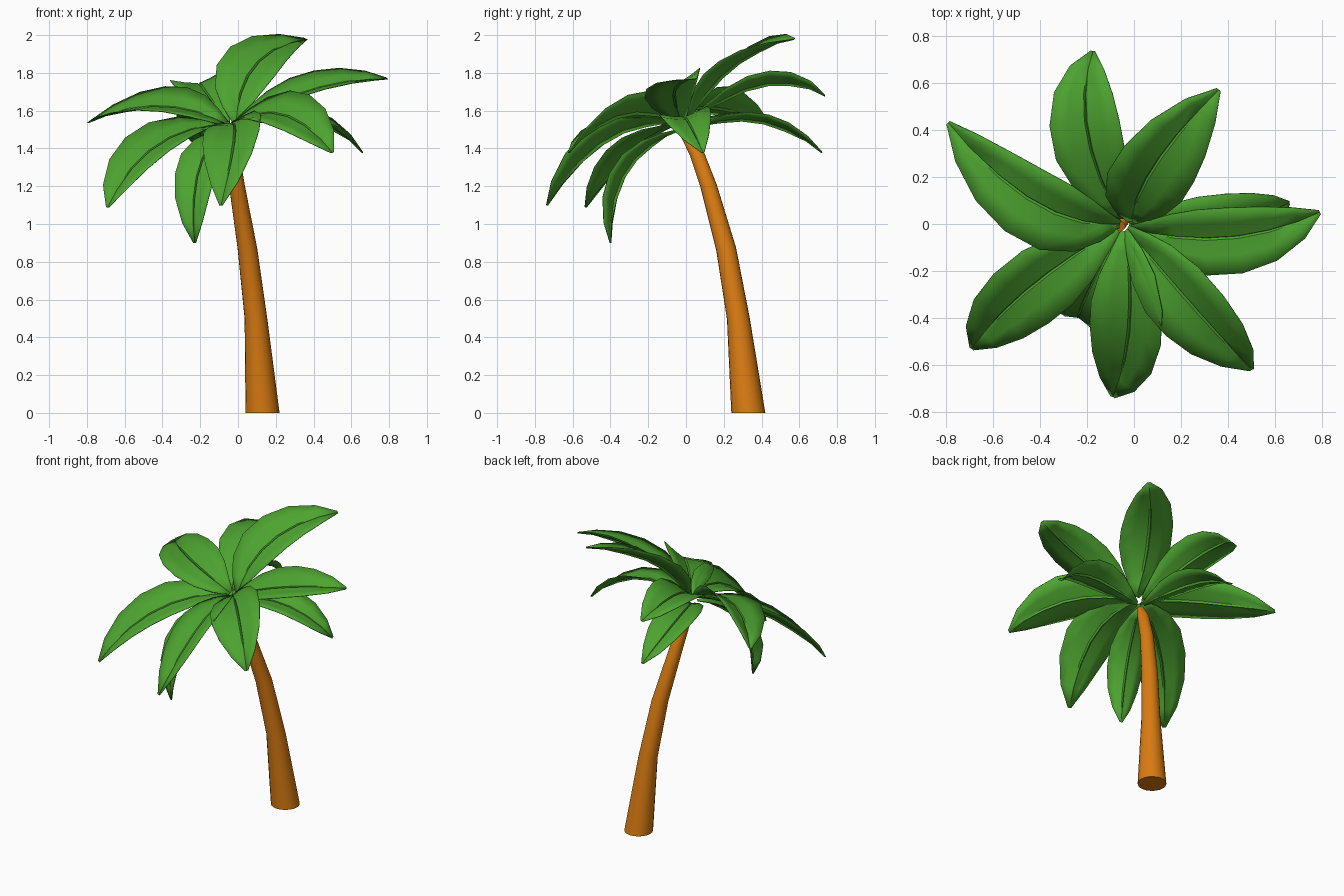
import bpy
import bmesh
import math
from mathutils import Vector, Quaternion

cube = bpy.data.objects.get("Cube")
if cube:
    bpy.data.objects.remove(cube, do_unlink=True)


def make_material(name, color):
    mat = bpy.data.materials.new(name)
    mat.use_nodes = True
    mat.diffuse_color = color
    bsdf = mat.node_tree.nodes["Principled BSDF"]
    bsdf.inputs["Base Color"].default_value = color
    bsdf.inputs["Roughness"].default_value = 0.8
    return mat


bark = make_material("orange bark", (0.70, 0.20, 0.006, 1))
green = make_material("leaf green", (0.075, 0.37, 0.03, 1))


def finish(name, bm, mat, angle):
    bmesh.ops.recalc_face_normals(bm, faces=bm.faces)
    mesh = bpy.data.meshes.new(name)
    bm.to_mesh(mesh)
    bm.free()
    mesh.materials.append(mat)
    obj = bpy.data.objects.new(name, mesh)
    bpy.context.collection.objects.link(obj)
    bpy.ops.object.select_all(action="DESELECT")
    obj.select_set(True)
    bpy.context.view_layer.objects.active = obj
    bpy.ops.object.shade_smooth_by_angle(angle=math.radians(angle))
    return obj


# Curved, tapering trunk: ring centre and radius
def build_trunk():
    rings = [(0.13, 0.33, 0, 0.09), (0.095, 0.277, 0.5, 0.06),
             (0.05, 0.212, 0.87, 0.052), (-0.005, 0.12, 1.2, 0.042),
             (-0.03, 0.055, 1.38, 0.036), (-0.06, -0.01, 1.48, 0.022)]
    sides = 20
    bm = bmesh.new()
    loops = []
    for i, (x, y, z, r) in enumerate(rings):
        lean = 0.5 * i / len(rings)
        loop = []
        for k in range(sides):
            a = math.tau * k / sides
            dy = r * math.sin(a)
            loop.append(bm.verts.new((x + r * math.cos(a), y + dy, z + dy * lean)))
        loops.append(loop)
    for low, high in zip(loops, loops[1:]):
        for k in range(sides):
            n = (k + 1) % sides
            bm.faces.new((low[k], low[n], high[n], high[k]))
    bm.faces.new(loops[0])
    bm.faces.new(loops[-1])
    finish("trunk", bm, bark, 50)


# Leaf blade outline: position along the midrib and relative half width
OUTLINE = [(0, 0.12), (0.1, 0.45), (0.22, 0.78), (0.38, 1), (0.55, 1),
           (0.72, 0.84), (0.88, 0.5), (1, 0.06)]


# Creased leaf along a curve through base, middle and tip; roll raises its left edge
def build_leaf(name, base, middle, tip, half_width, roll, fold=0.28):
    base, middle, tip = Vector(base), Vector(middle), Vector(tip)
    control = middle * 2 - (base + tip) / 2
    flat = tip - base
    flat.z = 0
    side_flat = Vector((0, 0, 1)).cross(flat).normalized()
    bm = bmesh.new()
    rows = []
    for t, w in OUTLINE:
        centre = base * (1 - t) ** 2 + control * 2 * t * (1 - t) + tip * t * t
        tangent = ((control - base) * (1 - t) + (tip - control) * t).normalized()
        side = (side_flat - tangent * side_flat.dot(tangent)).normalized()
        side = Quaternion(tangent, math.radians(roll)) @ side
        up = tangent.cross(side)
        w *= half_width
        groove = 0.012 if 0.15 < t < 0.8 else 0.002
        row = []
        for s in (-1, -0.5, -0.04, 0, 0.04, 0.5, 1):
            lift = fold * w * abs(s) ** 1.3 - (groove if s == 0 else 0)
            row.append(bm.verts.new(centre + side * w * s + up * lift))
        rows.append(row)
    for a, b in zip(rows, rows[1:]):
        for k in range(len(a) - 1):
            bm.faces.new((a[k], a[k + 1], b[k + 1], b[k]))
    leaf = finish(name, bm, green, 40)
    shell = leaf.modifiers.new("thickness", "SOLIDIFY")
    shell.thickness = 0.004


build_trunk()

# Crown of leaves: base, middle, tip, half width, roll
crown = {
    "front_leaf": ((-0.04, -0.03, 1.53), (-0.02, -0.42, 1.45), (-0.09, -0.735, 1.1), 0.16, 18),
    "front_left_leaf": ((-0.03, -0.02, 1.53), (0.24, -0.34, 1.58), (0.5, -0.62, 1.38), 0.165, 27),
    "left_leaf": ((-0.01, -0.02, 1.54), (0.4, -0.06, 1.715), (0.79, 0.05, 1.77), 0.15, 20),
    "lower_left_leaf": ((-0.02, 0.0, 1.5), (0.36, 0.0, 1.56), (0.66, 0.09, 1.38), 0.13, 10),
    "back_left_leaf": ((-0.01, 0.01, 1.54), (0.09, 0.25, 1.84), (0.36, 0.57, 1.98), 0.17, 14),
    "back_leaf": ((-0.06, 0.02, 1.54), (-0.2, 0.4, 1.74), (-0.175, 0.735, 1.68), 0.15, -10),
    "lower_back_leaf": ((-0.06, 0.02, 1.5), (-0.19, 0.38, 1.55), (-0.17, 0.72, 1.38), 0.13, 0),
    "back_right_leaf": ((-0.06, 0.0, 1.53), (-0.42, 0.09, 1.625), (-0.79, 0.43, 1.54), 0.165, -22),
    "front_right_leaf": ((-0.07, -0.02, 1.53), (-0.44, -0.27, 1.41), (-0.69, -0.53, 1.09), 0.16, -15),
    "lower_front_leaf": ((-0.07, -0.03, 1.5), (-0.21, -0.32, 1.28), (-0.23, -0.4, 0.9), 0.115, 0),
}
for leaf_name, shape in crown.items():
    build_leaf(leaf_name, *shape)
